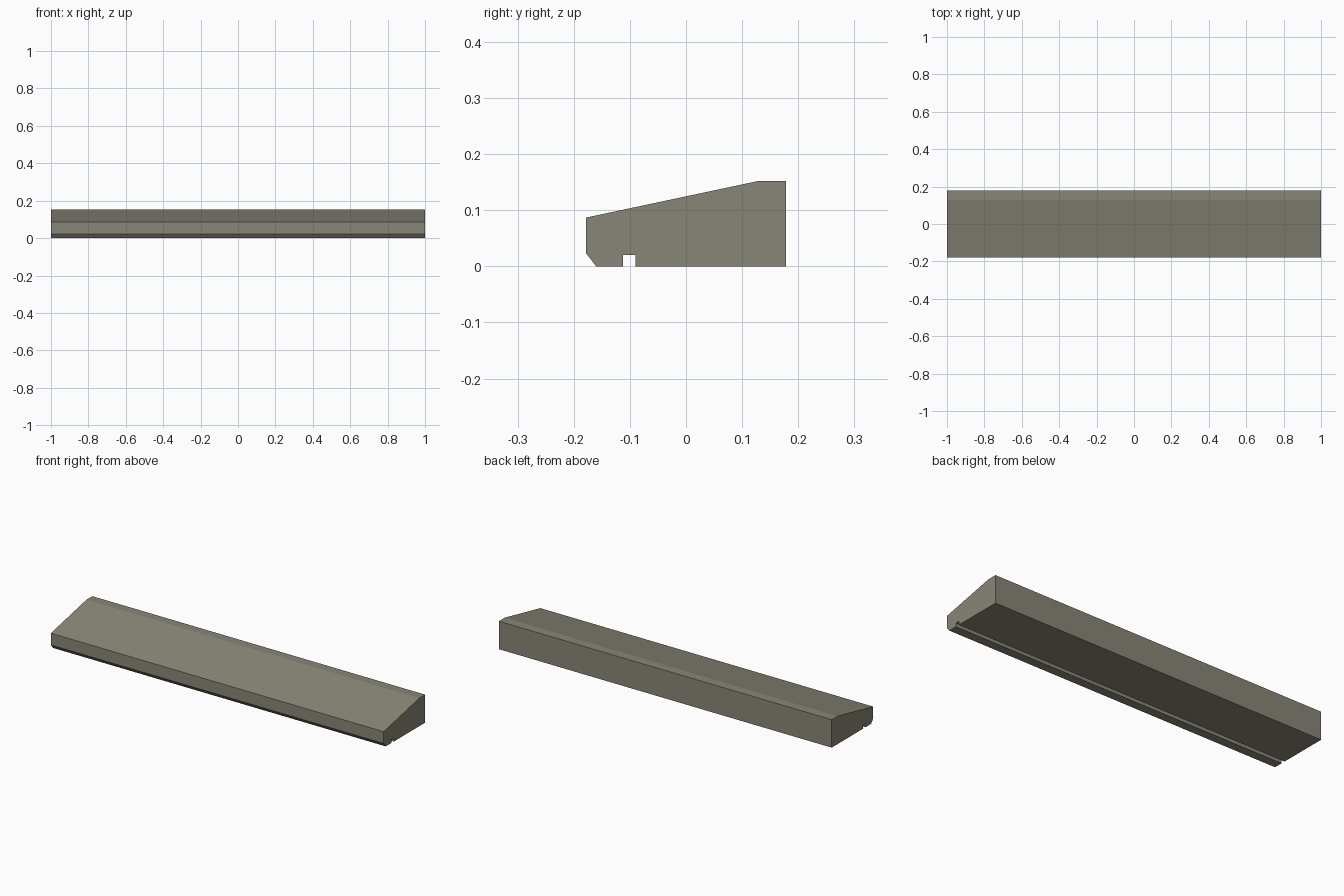
import bpy
import bmesh

if "Cube" in bpy.data.objects:
    bpy.data.objects.remove(bpy.data.objects["Cube"])

# Stone colour
stone = bpy.data.materials.new("warm grey stone")
stone.diffuse_color = (0.25, 0.24, 0.185, 1.0)
stone.use_nodes = True
stone.node_tree.nodes["Principled BSDF"].inputs["Base Color"].default_value = stone.diffuse_color

# Sill cross-section (y, z): sloped top, chamfered nose, drip groove underneath
profile = [
    (-0.178, 0.023), (-0.160, 0.0),
    (-0.112, 0.0), (-0.112, 0.020), (-0.090, 0.020), (-0.090, 0.0),
    (0.178, 0.0), (0.178, 0.152), (0.128, 0.152), (-0.178, 0.087),
]

# Extrude the section along the full length
bm = bmesh.new()
end = bm.faces.new([bm.verts.new((-1.0, y, z)) for y, z in profile])
result = bmesh.ops.extrude_face_region(bm, geom=[end], use_keep_orig=True)
moved = [v for v in result["geom"] if isinstance(v, bmesh.types.BMVert)]
bmesh.ops.translate(bm, vec=(2.0, 0.0, 0.0), verts=moved)
bmesh.ops.recalc_face_normals(bm, faces=bm.faces)

mesh = bpy.data.meshes.new("window_sill")
bm.to_mesh(mesh)
bm.free()
mesh.materials.append(stone)
sill = bpy.data.objects.new("window_sill", mesh)
bpy.context.collection.objects.link(sill)
